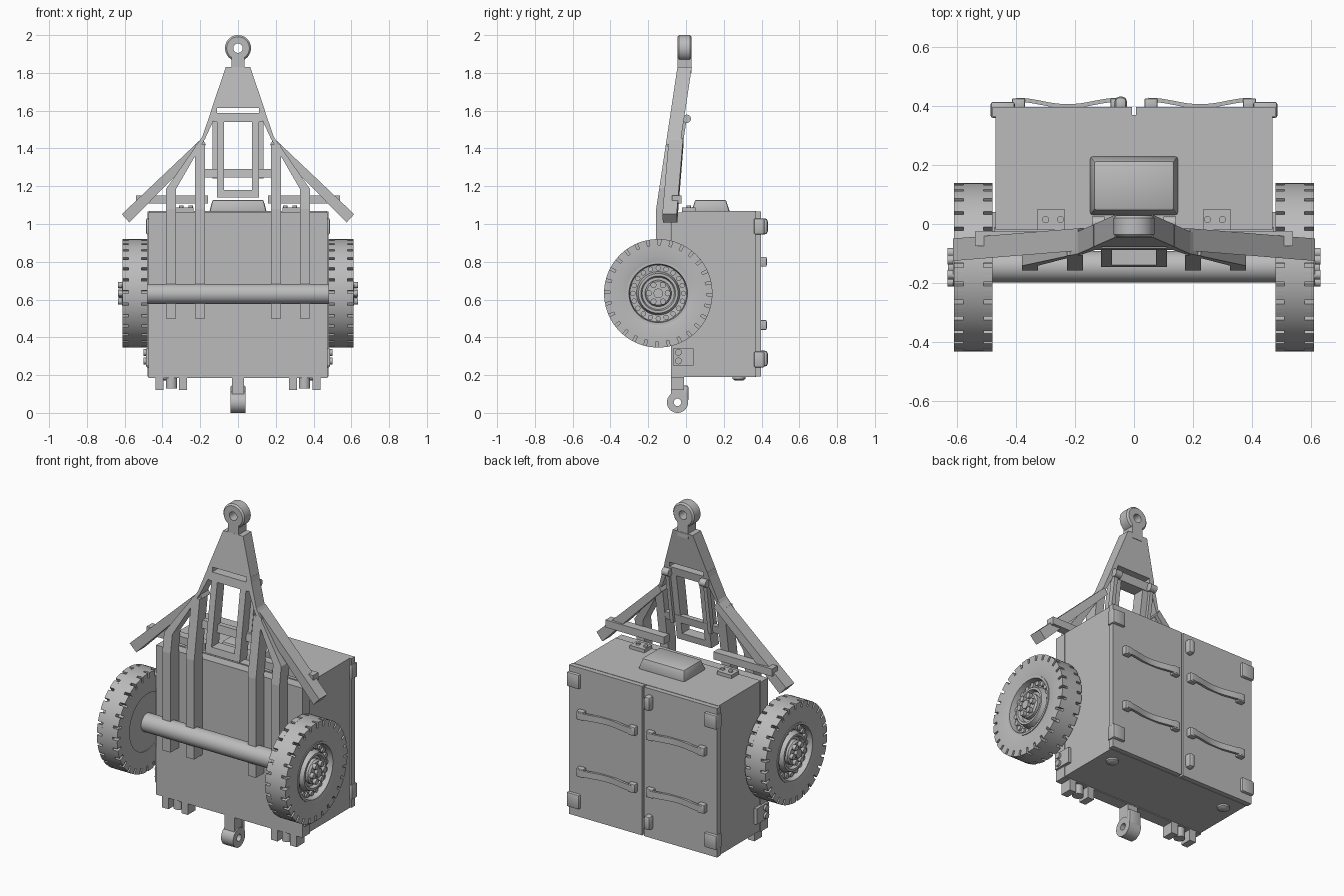
import bpy, bmesh
from math import sin, cos, pi
from mathutils import Vector, Matrix

cube = bpy.data.objects.get("Cube")
if cube:
    bpy.data.objects.remove(cube)

grey = bpy.data.materials.new("plain grey")
grey.use_nodes = True
grey.diffuse_color = (0.5, 0.5, 0.5, 1)
grey.node_tree.nodes["Principled BSDF"].inputs["Base Color"].default_value = (0.5, 0.5, 0.5, 1)


def finish(name, bm, smooth=False):
    bmesh.ops.recalc_face_normals(bm, faces=bm.faces)
    me = bpy.data.meshes.new(name)
    bm.to_mesh(me)
    bm.free()
    me.materials.append(grey)
    ob = bpy.data.objects.new(name, me)
    bpy.context.collection.objects.link(ob)
    if smooth:
        bpy.ops.object.select_all(action='DESELECT')
        ob.select_set(True)
        bpy.context.view_layer.objects.active = ob
        bpy.ops.object.shade_smooth_by_angle(angle=0.6)
    return ob


def box(name, x, y, z, bevel=0):
    bm = bmesh.new()
    bmesh.ops.create_cube(bm, size=1)
    for v in bm.verts:
        v.co = Vector(r[0] + (c + 0.5) * (r[1] - r[0]) for c, r in zip(v.co, (x, y, z)))
    if bevel:
        bmesh.ops.bevel(bm, geom=bm.edges[:], offset=bevel, segments=2, affect='EDGES', profile=0.5)
    return finish(name, bm, bevel > 0)


def mirrored(a, b, s):
    return tuple(sorted((s * a, s * b)))


def lathe(name, centre, profile, axis='X', sign=1, n=48):
    """Spin (radius, offset) points about an axis; a closed loop repeats its first point."""
    bm = bmesh.new()
    rings = []
    for r, h in profile:
        ring = []
        for i in range(n):
            a = 2 * pi * i / n
            p = {'X': (h * sign, r * cos(a), r * sin(a)),
                 'Y': (r * cos(a), h * sign, r * sin(a)),
                 'Z': (r * cos(a), r * sin(a), h * sign)}[axis]
            ring.append(bm.verts.new(Vector(centre) + Vector(p)))
        rings.append(ring)
    for a, b in zip(rings, rings[1:]):
        for i in range(n):
            j = (i + 1) % n
            bm.faces.new((a[i], a[j], b[j], b[i]))
    bmesh.ops.remove_doubles(bm, verts=bm.verts, dist=1e-5)
    return finish(name, bm, True)


def rod(name, centre, r, h0, h1, axis='X', sign=1, n=24):
    return lathe(name, centre, [(0, h0), (r, h0), (r, h1), (0, h1)], axis, sign, n)


def lean(z):
    return -0.047 - 0.15 * (1.82 - max(z, 1.08))


def plate(name, pts, depth=0.076, offset=0.0, s=1, leaning=True):
    """Extrude an x-z outline in y, following the drawbar's backward lean."""
    bm = bmesh.new()
    f = bm.faces.new([bm.verts.new((s * x, 0, z)) for x, z in pts])
    ext = bmesh.ops.extrude_face_region(bm, geom=[f])
    for v in ext["geom"]:
        if isinstance(v, bmesh.types.BMVert):
            v.co.y = depth
    if leaning:
        bmesh.ops.bisect_plane(bm, geom=bm.verts[:] + bm.edges[:] + bm.faces[:],
                               plane_co=(0, 0, 1.08), plane_no=(0, 0, 1))
    for v in bm.verts:
        v.co.y += offset + (lean(v.co.z) if leaning else 0)
    return finish(name, bm)


def rect(x0, x1, z0, z1):
    return [(x0, z0), (x1, z0), (x1, z1), (x0, z1)]


# Cabinet body, chassis panel and roof vent
box("cabinet", (-0.47, 0.47), (-0.02, 0.37), (0.19, 1.068))
box("chassis_panel", (-0.475, 0.475), (-0.08, -0.01), (0.185, 1.062))
vent = box("roof_vent", (-0.15, 0.15), (0.03, 0.23), (1.06, 1.128), 0.012)
for v in vent.data.vertices:
    if v.co.z > 1.1:
        v.co.x *= 0.92
        v.co.y = 0.13 + (v.co.y - 0.13) * 0.85

# Axle
rod("axle", (0, -0.145, 0.63), 0.053, -0.49, 0.49, n=40)

LUGS = 28
for s in (1, -1):
    side = "left" if s > 0 else "right"
    hub = (0, -0.147, 0.633)

    # Tyre with a full centre band and notched shoulders
    lathe(side + "_tyre", hub, [(0.165, 0.485), (0.2, 0.48), (0.255, 0.48), (0.255, 0.512), (0.287, 0.512),
                                (0.287, 0.58), (0.255, 0.58), (0.255, 0.612), (0.2, 0.612), (0.165, 0.605),
                                (0.165, 0.485)], 'X', s, 84)
    bm = bmesh.new()
    for x0, x1 in ((0.48, 0.512), (0.58, 0.612)):
        for i in range(LUGS):
            corners = []
            for k in range(4):
                a = 2 * pi * (i + 0.78 * k / 3) / LUGS
                for r in (0.252, 0.287):
                    for x in (x0, x1):
                        corners.append(bm.verts.new((s * x, hub[1] + r * cos(a), hub[2] + r * sin(a))))
            for k in range(0, 12, 4):
                c = corners[k:k + 8]
                for q in ((0, 1, 5, 4), (2, 3, 7, 6), (0, 2, 6, 4), (1, 3, 7, 5)):
                    bm.faces.new([c[j] for j in q])
            for k in (0, 12):
                bm.faces.new([corners[k + j] for j in (0, 1, 3, 2)])
    finish(side + "_tread_lugs", bm)

    # Rim, hub and nuts
    lathe(side + "_rim", hub, [(0, 0.49), (0.168, 0.49), (0.168, 0.61), (0.155, 0.61), (0.15, 0.575),
                               (0.115, 0.57), (0.105, 0.605), (0.092, 0.605), (0.085, 0.585), (0, 0.585)], 'X', s)
    lathe(side + "_hub", hub, [(0, 0.58), (0.07, 0.58), (0.07, 0.605), (0.062, 0.615), (0, 0.615)], 'X', s, 32)
    rod(side + "_hub_cap", hub, 0.025, 0.6, 0.632, 'X', s)
    for i in range(6):
        a = pi * i / 3
        rod(side + "_wheel_nut", (0, hub[1] + 0.05 * cos(a), hub[2] + 0.05 * sin(a)), 0.016, 0.6, 0.634, 'X', s, 12)
    for i in range(20):
        a = pi * i / 10
        rod(side + "_rim_bolt", (0, hub[1] + 0.134 * cos(a), hub[2] + 0.134 * sin(a)), 0.014, 0.56, 0.585, 'X', s, 12)

    # Doors, corner brackets and wavy handles
    box(side + "_door", mirrored(0.006, 0.48, s), (0.366, 0.398), (0.192, 1.066))
    for z in (0.24, 0.945):
        box(side + "_corner_bracket", mirrored(0.405, 0.487, s), (0.36, 0.415), (z, z + 0.085), 0.008)
    for z in (0.465, 0.8):
        bm = bmesh.new()
        prev = None
        for i in range(17):
            t = i / 16
            x, y = s * (0.05 + 0.35 * t), 0.418 + 0.011 * cos(2 * pi * t)
            ring = [bm.verts.new((x, y + dy, z + dz)) for dy, dz in
                    ((0, -0.018), (0, 0.018), (-0.014, 0.018), (-0.014, -0.018))]
            if prev:
                for j in range(4):
                    bm.faces.new((prev[j], prev[j - 1], ring[j - 1], ring[j]))
            else:
                bm.faces.new(ring)
            prev = ring
        bm.faces.new(prev)
        finish(side + "_door_handle", bm, True)
        for x in (0.035, 0.37):
            box(side + "_handle_mount", mirrored(x, x + 0.045, s), (0.39, 0.427), (z - 0.026, z + 0.026), 0.006)

    # Roof hinges, side plates, feet and bolts
    box(side + "_roof_hinge", mirrored(0.235, 0.33, s), (-0.02, 0.05), (1.06, 1.088))
    for x in (0.25, 0.3):
        rod(side + "_hinge_pin", (s * x, 0.015, 0), 0.012, 1.08, 1.097, 'Z', 1, 12)
    box(side + "_side_plate", mirrored(0.46, 0.488, s), (-0.07, 0.04), (0.25, 0.342))
    for z in (0.275, 0.32):
        rod(side + "_side_bolt", (0, -0.04, z), 0.018, 0.48, 0.5, 'X', s, 16)
    for x in (0.27, 0.395):
        box(side + "_foot", mirrored(x, x + 0.042, s), (-0.08, -0.01), (0.12, 0.2))
    rod(side + "_foot_bolt", (s * 0.352, -0.045, 0), 0.03, 0.128, 0.2, 'Z', 1)
    lathe(side + "_base_bolt", (s * 0.385, 0.28, 0), [(0, 0.172), (0.022, 0.172), (0.034, 0.18), (0.034, 0.2)], 'Z', 1, 24)

    # Drawbar legs and side struts
    plate(side + "_outer_leg", [(0.145, 1.59), (0.19, 1.46), (0.38, 1.187), (0.38, 0.5), (0.327, 0.5),
                                (0.327, 1.187), (0.175, 1.45), (0.11, 1.59), (0.11, 1.62), (0.137, 1.62)], s=s)
    plate(side + "_inner_leg", rect(0.174, 0.227, 0.5, 1.42), s=s)
    strut = plate(side + "_spreader_strut", [(0.17, 1.42), (0.575, 1.008), (0.615, 1.052), (0.19, 1.455)],
                  0.076, -0.09, s, False)
    for v in strut.data.vertices:
        v.co.y -= 0.035 * (abs(v.co.x) - 0.18) / 0.43
    box(side + "_strut_tie", mirrored(0.16, 0.54, s), (-0.075, -0.025), (1.108, 1.152))

    # Window frame sides and lever arms
    plate(side + "_window_side", rect(0.074, 0.112, 1.14, 1.56), 0.07, 0.003, s)
    plate(side + "_lever_arm", rect(0.112, 0.134, 1.24, 1.56), 0.03, 0.06, s)
    rod(side + "_lever_pivot", (0, 0.004, 1.557), 0.022, 0.1, 0.142, 'X', s)

# Door latch capsules beside the gap
for z in (0.245, 0.945):
    box("door_latch", (-0.066, -0.024), (0.38, 0.433), (z, z + 0.085), 0.016)

# Drawbar centre
plate("drawbar_head", [(-0.065, 1.83), (-0.138, 1.615), (0.138, 1.615), (0.065, 1.83)])
plate("window_top", rect(-0.13, 0.13, 1.54, 1.588))
plate("window_bottom", rect(-0.112, 0.112, 1.14, 1.18), 0.07, 0.003)
plate("lever_crossbar", rect(-0.178, 0.178, 1.245, 1.29), 0.03, 0.045)

# Towing eye and lower hook
eye = [(0.025, -0.037), (0.06, -0.037), (0.069, -0.028), (0.069, 0.028), (0.06, 0.037), (0.025, 0.037), (0.025, -0.037)]
lathe("towing_eye", (0, -0.008, 1.931), eye, 'Y')
box("towing_eye_stem", (-0.034, 0.034), (-0.045, 0.029), (1.8, 1.885))
hook = [(0.02, -0.039), (0.056, -0.039), (0.056, 0.039), (0.02, 0.039), (0.02, -0.039)]
lathe("lower_hook", (0, -0.045, 0.056), hook, 'X', 1, 32)
box("lower_hook_tip", (-0.039, 0.039), (-0.015, 0.012), (0.06, 0.145), 0.008)
box("lower_hook_post", (-0.033, 0.033), (-0.08, -0.012), (0.1, 0.25))
